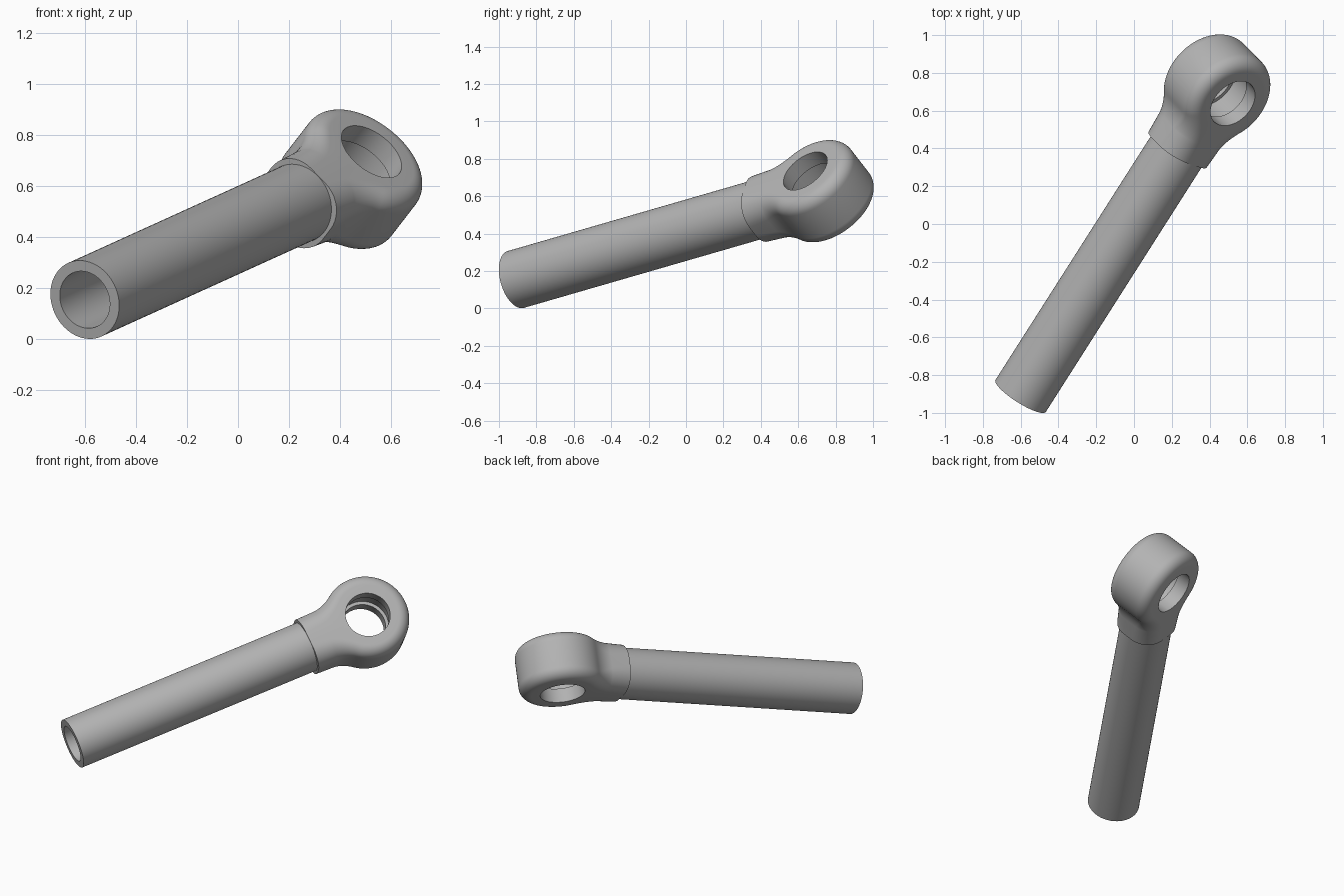
import bpy, bmesh
from math import pi, sin, cos, atan2, hypot, radians
from mathutils import Vector, Matrix

cube = bpy.data.objects.get("Cube")
if cube:
    bpy.data.objects.remove(cube, do_unlink=True)

# Local frame: x along the rod, z along the eye bore, origin at the eye centre
START = Vector((-0.60, -0.91, 0.155))
EYE = Vector((0.44, 0.722, 0.627))
axis = (EYE - START).normalized()
bore = Vector((0.51, -0.54, 0.67))
bore = (bore - axis * bore.dot(axis)).normalized()
side = bore.cross(axis)
frame = Matrix((axis, side, bore)).transposed().to_4x4()
frame.translation = EYE
LENGTH = (EYE - START).length

steel = bpy.data.materials.new("grey_steel")
steel.use_nodes = True
steel.diffuse_color = (0.45, 0.45, 0.45, 1)
steel.node_tree.nodes["Principled BSDF"].inputs["Base Color"].default_value = steel.diffuse_color


def finish(bm, name):
    bmesh.ops.remove_doubles(bm, verts=bm.verts, dist=1e-5)
    bmesh.ops.recalc_face_normals(bm, faces=bm.faces)
    bm.transform(frame)
    mesh = bpy.data.meshes.new(name)
    bm.to_mesh(mesh)
    bm.free()
    mesh.materials.append(steel)
    obj = bpy.data.objects.new(name, mesh)
    bpy.context.collection.objects.link(obj)
    bpy.ops.object.select_all(action="DESELECT")
    obj.select_set(True)
    bpy.context.view_layer.objects.active = obj
    bpy.ops.object.shade_smooth_by_angle(angle=radians(35))


# Hollow rod, turned from a profile of (x, radius)
bm = bmesh.new()
profile = [(-0.36, 0), (-0.36, 0.158), (-LENGTH, 0.158), (-LENGTH, 0.115), (-0.45, 0.115), (-0.45, 0)]
points = [bm.verts.new((x, r, 0)) for x, r in profile]
edges = [bm.edges.new(pair) for pair in zip(points, points[1:])]
bmesh.ops.spin(bm, geom=points + edges, cent=(0, 0, 0), axis=(1, 0, 0), angle=2 * pi, steps=64)
finish(bm, "hollow_rod")

# Eye head: outline of a ring with concave necks running into a collar
RING, HALF, HOLE = 0.263, 0.16, 0.138
COLLAR, END, NECK = 0.172, -0.40, 0.20
reach = RING + NECK
neck_x = -(reach ** 2 - (COLLAR + NECK) ** 2) ** 0.5
touch = atan2(COLLAR + NECK, neck_x)

half = [(END, COLLAR, 0, 1)]
for i in range(13):
    a = -pi / 2 + (touch - pi / 2) * i / 12
    half.append((neck_x + NECK * cos(a), COLLAR + NECK + NECK * sin(a), -cos(a), -sin(a)))
for i in range(1, 33):
    a = touch * (1 - i / 32)
    half.append((RING * cos(a), RING * sin(a), cos(a), sin(a)))
outline = half + [(x, -y, nx, -ny) for x, y, nx, ny in reversed(half[:-1])]

# Each section runs over the rounded rim, then back through the bore with its groove
bore_steps = [(-HALF, HOLE), (-0.07, HOLE), (-0.07, 0.158), (0.07, 0.158), (0.07, HOLE), (HALF, HOLE)]
STEPS = 10
first = atan2(COLLAR, END)
bm = bmesh.new()
sections = []
for x, y, nx, ny in outline:
    blend = min(1, max(0, (-0.14 - x) / 0.2))
    f = 0.07 + 0.06 * blend * blend * (3 - 2 * blend)
    section = []
    for sign, order in ((1, range(STEPS, -1, -1)), (-1, range(STEPS + 1))):
        for k in order:
            a = pi / 2 * k / STEPS
            inset = f * (1 - cos(a))
            section.append(bm.verts.new((x - nx * inset, y - ny * inset, sign * (HALF - f + f * sin(a)))))
    angle = atan2(y, x) * pi / first
    section += [bm.verts.new((r * cos(angle), r * sin(angle), z)) for z, r in bore_steps]
    sections.append(section)

count = len(sections[0])
for s, t in zip(sections, sections[1:]):
    for k in range(count):
        m = (k + 1) % count
        bm.faces.new((s[k], s[m], t[m], t[k]))

# Collar end and the flat wedges between the collar and the bore
rim = 2 * STEPS + 2
s, t = sections[0], sections[-1]
bm.faces.new(s[:rim] + t[:rim][::-1])
bm.faces.new((s[0], t[0], s[-1]))
bm.faces.new((s[rim - 1], t[rim - 1], s[rim]))
finish(bm, "eye_head")
